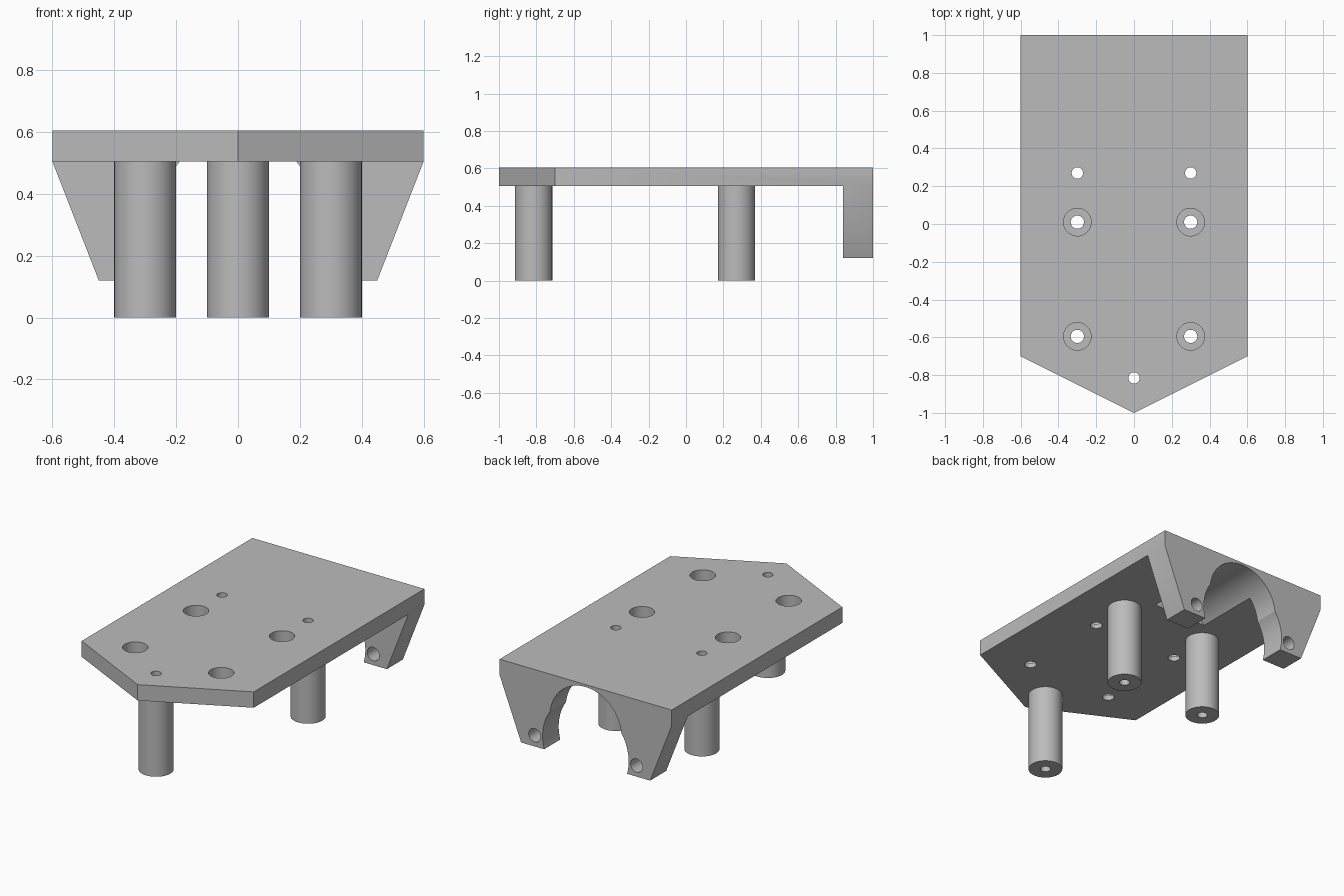
import bpy, bmesh, math
from mathutils import Matrix, Vector

if "Cube" in bpy.data.objects:
    bpy.data.objects.remove(bpy.data.objects["Cube"], do_unlink=True)

grey = bpy.data.materials.new("plain grey")
grey.use_nodes = True
grey.diffuse_color = (0.5, 0.5, 0.5, 1)
grey.node_tree.nodes["Principled BSDF"].inputs["Base Color"].default_value = (0.5, 0.5, 0.5, 1)

PLATE_BOTTOM, PLATE_TOP = 0.505, 0.605
PILLARS = [(-0.3, 0.27), (0.3, 0.27), (0, -0.815)]
BOLTS = [(x, y) for x in (-0.3, 0.3) for y in (0.01, -0.595)]


def add_object(name, bm):
    bmesh.ops.recalc_face_normals(bm, faces=bm.faces)
    mesh = bpy.data.meshes.new(name)
    bm.to_mesh(mesh)
    bm.free()
    mesh.materials.append(grey)
    obj = bpy.data.objects.new(name, mesh)
    bpy.context.collection.objects.link(obj)
    return obj


def prism(name, points, offset):
    """Extrude a flat outline along an offset."""
    bm = bmesh.new()
    face = bm.faces.new([bm.verts.new(p) for p in points])
    top = bmesh.ops.extrude_face_region(bm, geom=[face])["geom"]
    bmesh.ops.translate(bm, vec=offset, verts=[v for v in top if isinstance(v, bmesh.types.BMVert)])
    return add_object(name, bm)


def cylinder(name, radius, start, end, sides=48):
    start, end = Vector(start), Vector(end)
    axis = end - start
    turn = Vector((0, 0, 1)).rotation_difference(axis).to_matrix().to_4x4()
    bm = bmesh.new()
    bmesh.ops.create_cone(bm, cap_ends=True, segments=sides, radius1=radius, radius2=radius,
                          depth=axis.length, matrix=Matrix.Translation((start + end) / 2) @ turn)
    return add_object(name, bm)


def combine(obj, other, operation="DIFFERENCE"):
    """Apply a boolean and discard the helper object."""
    mod = obj.modifiers.new("combine", "BOOLEAN")
    mod.operation, mod.solver, mod.object = operation, "EXACT", other
    bpy.context.view_layer.update()
    result = bpy.data.meshes.new_from_object(obj.evaluated_get(bpy.context.evaluated_depsgraph_get()))
    obj.modifiers.clear()
    obj.data = result
    bpy.data.objects.remove(other, do_unlink=True)


def drill(obj, x, y, radius, low, high):
    combine(obj, cylinder("drill", radius, (x, y, low), (x, y, high)))


# Pointed plate with the flared rear bracket
outline = [(-0.6, 1), (0.6, 1), (0.6, -0.7), (0, -1), (-0.6, -0.7)]
body = prism("mounting_plate", [(x, y, PLATE_BOTTOM) for x, y in outline],
             (0, 0, PLATE_TOP - PLATE_BOTTOM))
flare = [(-0.6, PLATE_BOTTOM), (0.6, PLATE_BOTTOM), (0.45, 0.12), (-0.45, 0.12)]
bracket = prism("rear_bracket", [(x, 0.84, z) for x, z in flare], (0, 0.16, 0))
combine(body, bracket, "UNION")

# Stepped arch: a round groove running under the plate and a wider lower bore
combine(body, cylinder("groove", 0.25, (0, 0.42, 0.34), (0, 1.1, 0.34), 96))
combine(body, cylinder("bore", 0.3, (0, 0.7, 0.2), (0, 1.1, 0.2), 96))

# Cross holes in the bracket feet
for x in (-0.355, 0.355):
    combine(body, cylinder("cross_hole", 0.042, (x, 0.7, 0.19), (x, 1.1, 0.19)))

# Counterbored bolt holes and pillar screw holes
for x, y in BOLTS:
    drill(body, x, y, 0.035, 0.4, 0.7)
    drill(body, x, y, 0.073, PLATE_TOP - 0.07, 0.7)
for x, y in PILLARS:
    drill(body, x, y, 0.03, 0.4, 0.7)

# Hollow support pillars
parts = [body]
for name, (x, y) in zip(("right_pillar", "left_pillar", "front_pillar"), PILLARS):
    pillar = cylinder(name, 0.1, (x, y, 0), (x, y, PLATE_BOTTOM), 64)
    drill(pillar, x, y, 0.03, -0.1, 0.7)
    parts.append(pillar)

# Smooth the round walls, keep the edges crisp
bpy.ops.object.select_all(action="DESELECT")
for part in parts:
    part.select_set(True)
bpy.context.view_layer.objects.active = body
bpy.ops.object.shade_smooth_by_angle(angle=math.radians(30))
